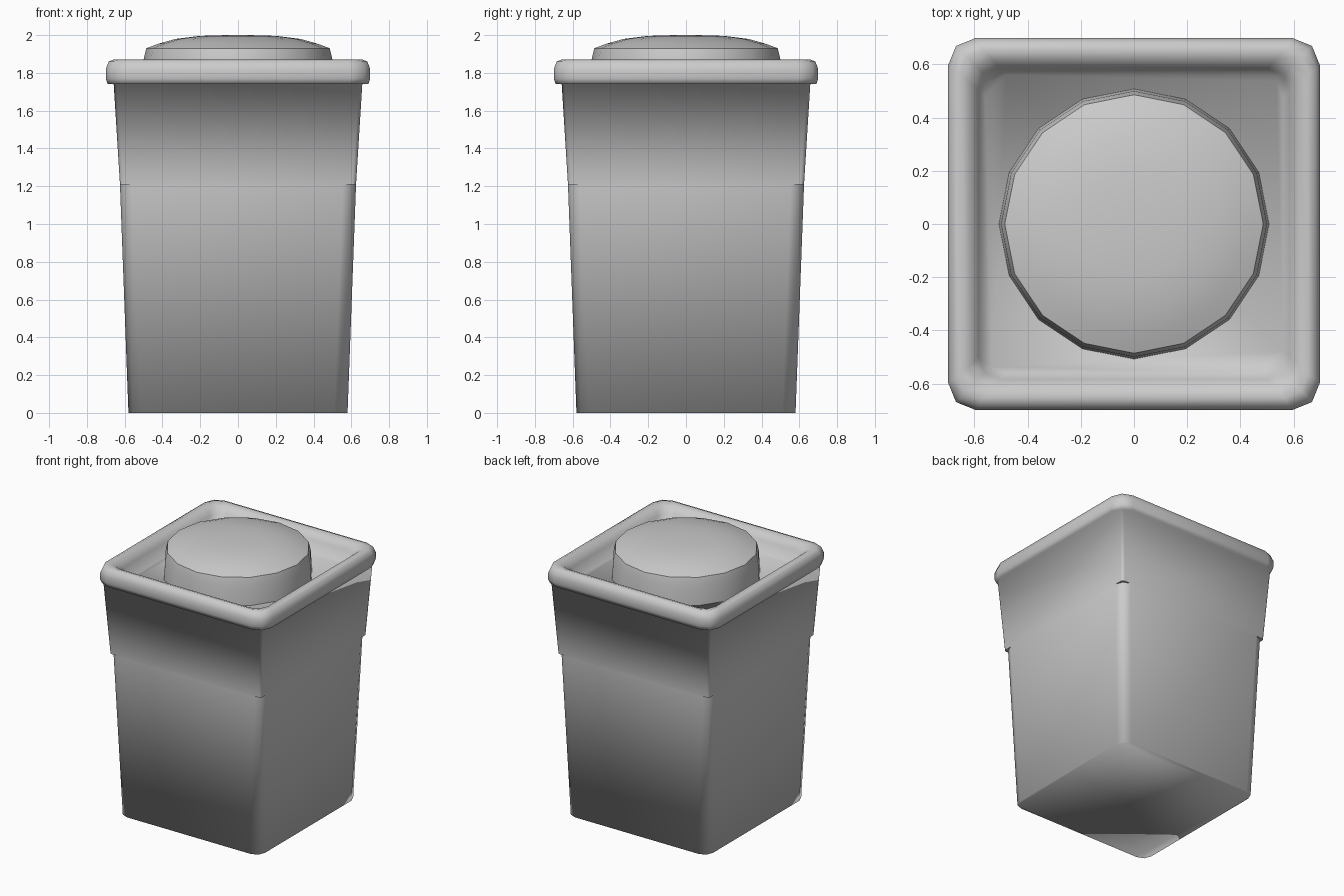
import bpy, bmesh, math

cube = bpy.data.objects.get("Cube")
if cube:
    bpy.data.objects.remove(cube, do_unlink=True)

grey = bpy.data.materials.new("plain grey")
grey.use_nodes = True
colour = (0.6, 0.6, 0.6, 1)
grey.diffuse_color = colour
grey.node_tree.nodes["Principled BSDF"].inputs["Base Color"].default_value = colour


def square_ring(half, corner, z):
    """Square outline with each corner softened by three points."""
    a, b = half - corner, half - corner * 0.29
    pts = []
    for turn in range(4):
        c, s = math.cos(turn * math.pi / 2), math.sin(turn * math.pi / 2)
        for x, y in ((half, a), (b, b), (a, half)):
            pts.append((x * c - y * s, x * s + y * c, z))
    return pts


def round_ring(radius, z, sides=16):
    return [(radius * math.cos(math.tau * i / sides),
             radius * math.sin(math.tau * i / sides), z) for i in range(sides)]


def loft(name, rings, cap_start=False, cap_end=False, sharp_rings=()):
    """Skin a stack of rings, smooth except along the chosen ones."""
    bm = bmesh.new()
    loops = [[bm.verts.new(p) for p in ring] for ring in rings]
    n = len(loops[0])
    for low, high in zip(loops, loops[1:]):
        for i in range(n):
            j = (i + 1) % n
            bm.faces.new((low[i], low[j], high[j], high[i]))
    if cap_start:
        bm.faces.new(loops[0][::-1])
    if cap_end:
        bm.faces.new(loops[-1])
    for f in bm.faces:
        f.smooth = True
    for k in sharp_rings:
        for i in range(n):
            bm.edges.get((loops[k][i], loops[k][(i + 1) % n])).smooth = False
    mesh = bpy.data.meshes.new(name)
    bm.to_mesh(mesh)
    bm.free()
    mesh.materials.append(grey)
    obj = bpy.data.objects.new(name, mesh)
    bpy.context.collection.objects.link(obj)
    return obj


# Tapered lower bin with softened corners
loft("lower_body", [square_ring(0.58, 0.07, 0), square_ring(0.625, 0.07, 1.21)],
     cap_start=True)

# Squarer collar, running up into the rolled rim and the sunken lid tray
tray = [(0.625, 0.02, 1.21), (0.658, 0.015, 1.74), (0.69, 0.1, 1.74),
        (0.7, 0.105, 1.77), (0.7, 0.105, 1.82), (0.685, 0.1, 1.86),
        (0.655, 0.09, 1.872), (0.62, 0.085, 1.86), (0.585, 0.085, 1.82),
        (0.56, 0.08, 1.73)]
loft("collar_and_rim", [square_ring(*r) for r in tray], cap_end=True)

# Small ledges under the collar corners
loft("collar_ledge", [square_ring(0.625, 0.02, 1.21), square_ring(0.6, 0.07, 1.21)][::-1])

# Domed lid knob
knob = [(0.508, 1.73), (0.5, 1.87), (0.486, 1.93), (0.42, 1.955), (0.33, 1.98),
        (0.2, 1.996), (0.06, 2.0)]
loft("lid_dome", [round_ring(*r) for r in knob], cap_end=True, sharp_rings=(2,))
